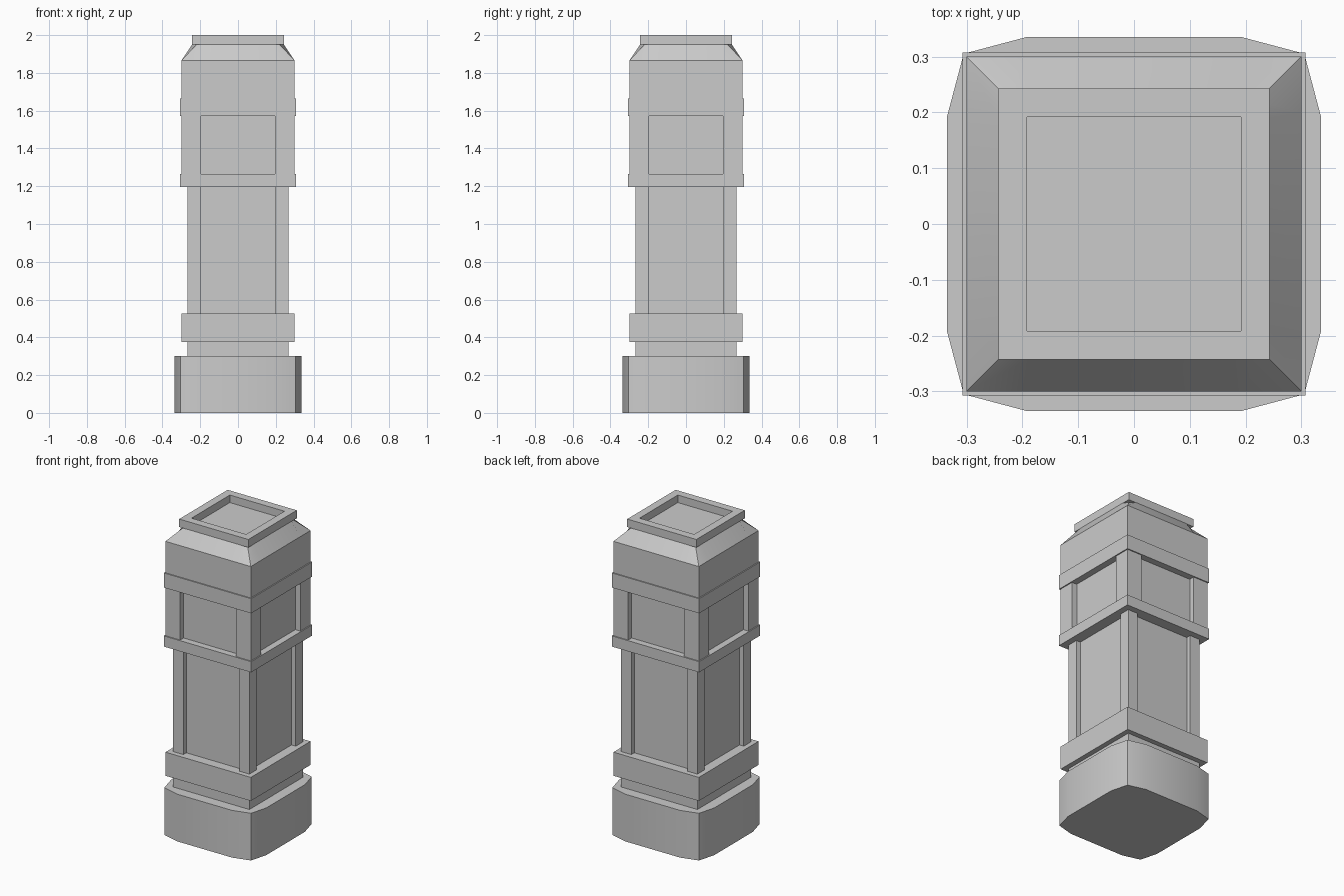
import bpy, bmesh, math

if "Cube" in bpy.data.objects:
    bpy.data.objects.remove(bpy.data.objects["Cube"])


def finish(name, bm, smooth=None):
    bmesh.ops.recalc_face_normals(bm, faces=bm.faces)
    mesh = bpy.data.meshes.new(name)
    bm.to_mesh(mesh)
    bm.free()
    obj = bpy.data.objects.new(name, mesh)
    bpy.context.collection.objects.link(obj)
    if smooth:
        bpy.ops.object.select_all(action='DESELECT')
        obj.select_set(True)
        bpy.context.view_layer.objects.active = obj
        bpy.ops.object.shade_smooth_by_angle(angle=math.radians(smooth))
    return obj


def block(name, x0, x1, y0, y1, z0, z1):
    bm = bmesh.new()
    bmesh.ops.create_cube(bm, size=1)
    for v in bm.verts:
        v.co = ((x0 + x1) / 2 + v.co.x * (x1 - x0),
                (y0 + y1) / 2 + v.co.y * (y1 - y0),
                (z0 + z1) / 2 + v.co.z * (z1 - z0))
    return finish(name, bm)


def square(name, half, z0, z1):
    return block(name, -half, half, -half, half, z0, z1)


def outline(mid, side, corner):
    """Twelve-point rounded square: two points per side plus each corner."""
    quarter = [(mid, -side), (corner, -corner), (side, -mid)]
    pts = []
    for _ in range(4):
        pts += quarter
        quarter = [(-y, x) for x, y in quarter]
    return pts


def loft(name, low, high, z0, z1, smooth):
    bm = bmesh.new()
    a = [bm.verts.new((x, y, z0)) for x, y in low]
    b = [bm.verts.new((x, y, z1)) for x, y in high]
    n = len(a)
    for i in range(n):
        j = (i + 1) % n
        bm.faces.new((a[i], a[j], b[j], b[i]))
    bm.faces.new(a[::-1])
    bm.faces.new(b)
    return finish(name, bm, smooth)


def corner_posts(name, inner, outer, z0, z1):
    for i, (sx, sy) in enumerate([(1, 1), (-1, 1), (-1, -1), (1, -1)]):
        xs = sorted((sx * inner, sx * outer))
        ys = sorted((sy * inner, sy * outer))
        block(f"{name}_{i + 1}", *xs, *ys, z0, z1)


# Bowed foot
foot = outline(0.192, 0.335, 0.305)
loft("foot", foot, foot, 0, 0.3, 30)

# Neck and lower collar
square("neck", 0.268, 0.3, 0.375)
square("lower_collar", 0.3, 0.375, 0.525)

# Shaft with recessed panels between corner posts
square("shaft_panels", 0.238, 0.525, 1.197)
corner_posts("shaft_post", 0.197, 0.268, 0.525, 1.197)

# Upper section between two bands
square("middle_band", 0.307, 1.197, 1.265)
square("upper_panels", 0.265, 1.265, 1.572)
corner_posts("upper_post", 0.197, 0.3, 1.265, 1.572)
square("upper_band", 0.307, 1.572, 1.665)

# Head and sloping shoulder with softened corners
square("head", 0.3, 1.665, 1.865)
loft("shoulder", outline(0.2, 0.3, 0.3), outline(0.19, 0.243, 0.22),
     1.865, 1.95, 40)

# Top rim with a sunken square
rim = square("top_rim", 0.243, 1.949, 2.0)
bm = bmesh.new()
bm.from_mesh(rim.data)
bm.faces.ensure_lookup_table()
top = max(bm.faces, key=lambda f: f.calc_center_median().z)
bmesh.ops.inset_region(bm, faces=[top], thickness=0.072)
ext = bmesh.ops.extrude_discrete_faces(bm, faces=[top])
floor = ext["faces"][0]
bmesh.ops.translate(bm, verts=floor.verts, vec=(0, 0, -0.048))
bm.to_mesh(rim.data)
bm.free()
